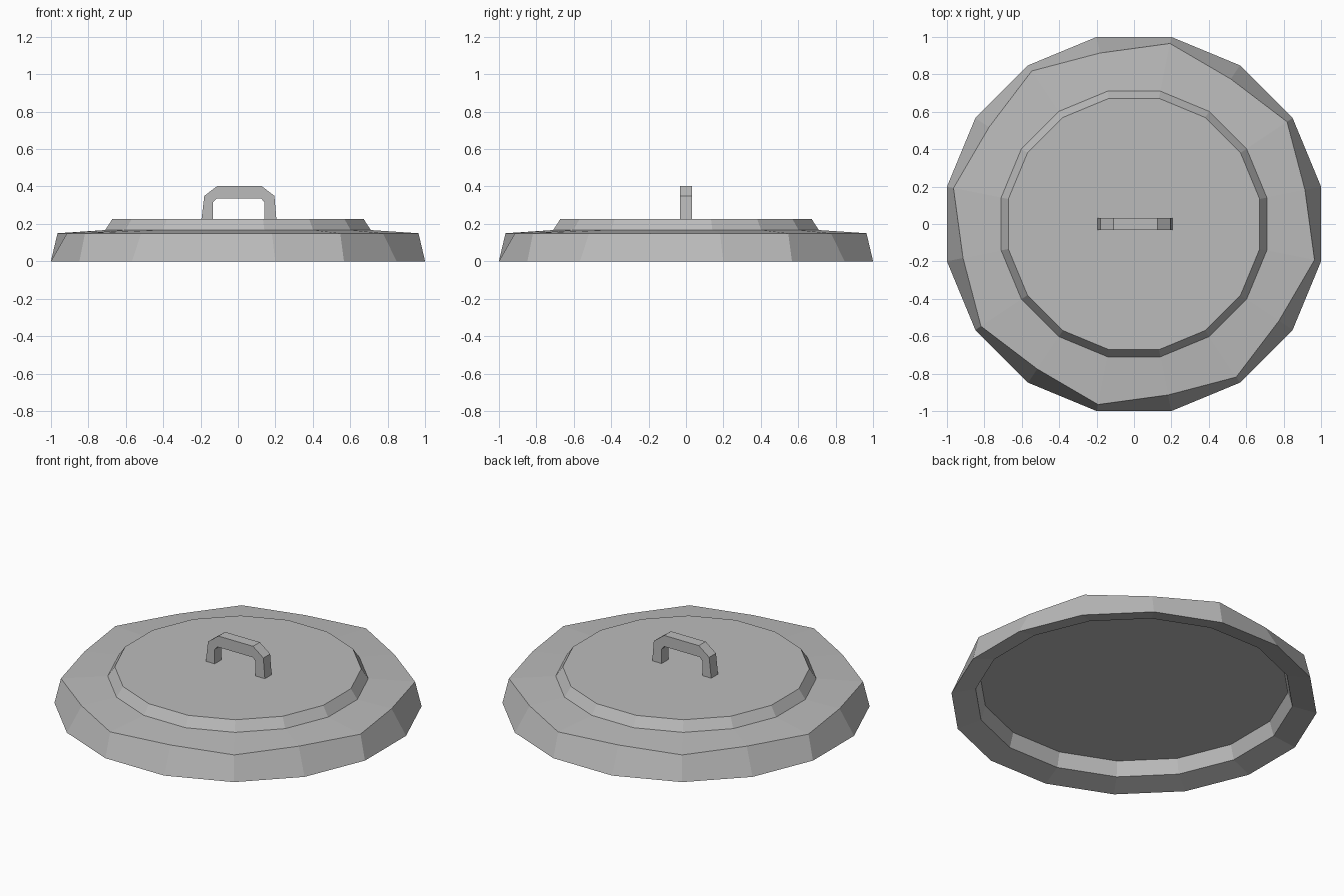
import bpy, bmesh
from math import pi, cos, sin

cube = bpy.data.objects.get("Cube")
if cube:
    bpy.data.objects.remove(cube, do_unlink=True)

grey = bpy.data.materials.new("plain grey")
grey.use_nodes = True
colour = (0.5, 0.5, 0.5, 1)
grey.diffuse_color = colour
grey.node_tree.nodes["Principled BSDF"].inputs["Base Color"].default_value = colour

SIDES = 16


def finish(name, bm):
    bmesh.ops.recalc_face_normals(bm, faces=bm.faces[:])
    mesh = bpy.data.meshes.new(name)
    bm.to_mesh(mesh)
    bm.free()
    mesh.materials.append(grey)
    obj = bpy.data.objects.new(name, mesh)
    bpy.context.collection.objects.link(obj)
    return obj


def ring(bm, even_r, odd_r, z):
    verts = []
    for k in range(SIDES):
        a = (k + 0.5) * 2 * pi / SIDES
        r = odd_r if k % 2 else even_r
        verts.append(bm.verts.new((r * cos(a), r * sin(a), z)))
    return verts


# Lid shell: underside panel, hollow inner wall, foot, uneven rim, raised top
bm = bmesh.new()
profile = [
    (0.86, 0.86, 0.122),
    (0.885, 0.885, 0.035),
    (1.02, 1.02, 0),
    (0.932, 0.984, 0.15),
    (0.724, 0.724, 0.167),
    (0.685, 0.685, 0.226),
]
rings = [ring(bm, *p) for p in profile]
for low, high in zip(rings, rings[1:]):
    for k in range(SIDES):
        n = (k + 1) % SIDES
        bm.faces.new((low[k], low[n], high[n], high[k]))
bm.faces.new(rings[0])
bm.faces.new(rings[-1])
finish("lid", bm)

# Handle: chamfered arch swept across its width
outer = [(-0.195, 0.22), (-0.18, 0.35), (-0.11, 0.403),
         (0.125, 0.403), (0.195, 0.35), (0.206, 0.22)]
inner = [(-0.135, 0.22), (-0.135, 0.315), (-0.115, 0.335),
         (0.125, 0.335), (0.142, 0.315), (0.142, 0.22)]
bm = bmesh.new()
loops = [[bm.verts.new((x, y, z)) for x, z in pts]
         for y in (-0.033, 0.033) for pts in (outer, inner)]
fo, fi, bo, bi = loops
for a, b in ((fo, fi), (bo, bi), (fo, bo), (fi, bi)):
    for k in range(len(outer) - 1):
        bm.faces.new((a[k], a[k + 1], b[k + 1], b[k]))
for k in (0, -1):
    bm.faces.new((fo[k], fi[k], bi[k], bo[k]))
finish("handle", bm)
